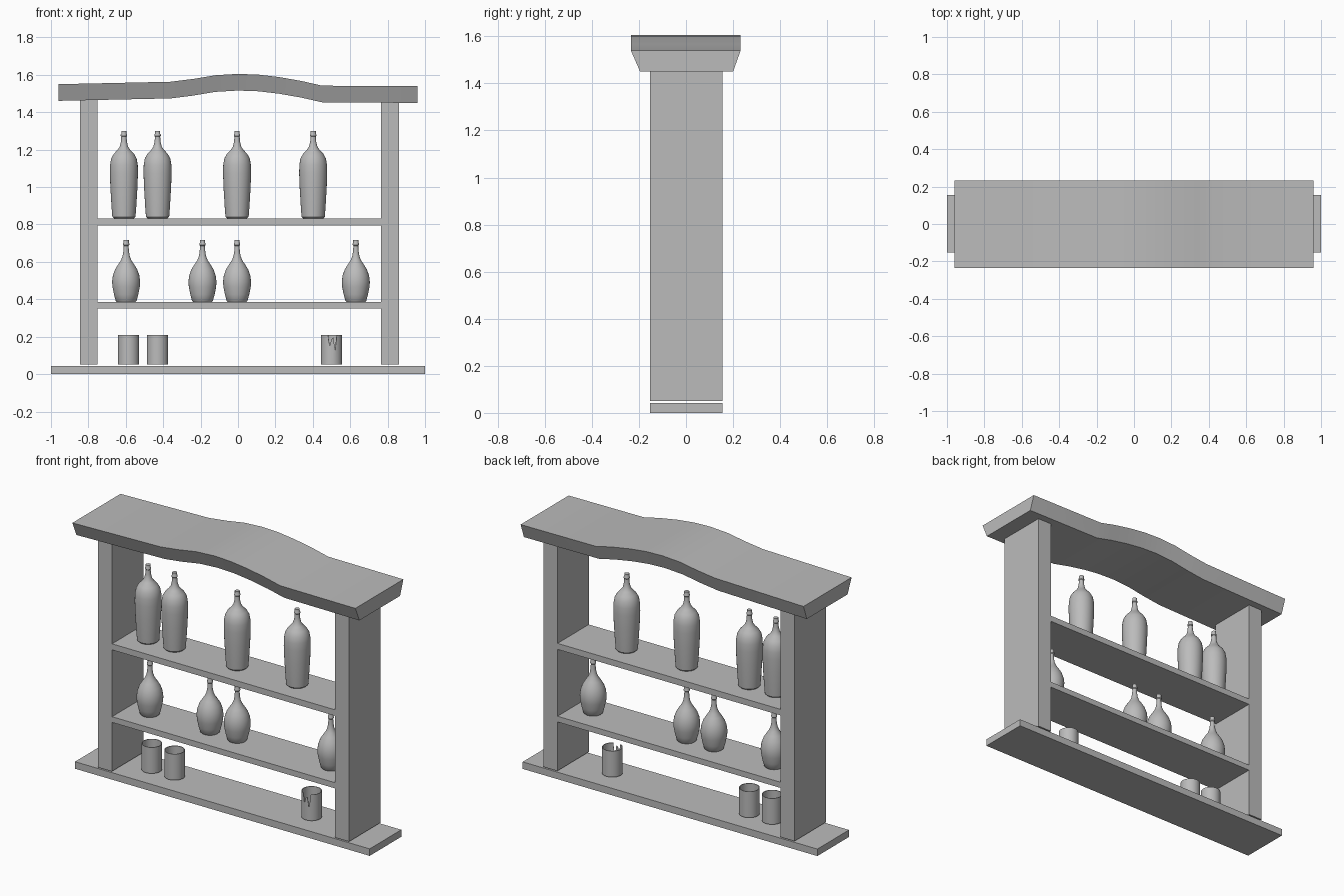
import bpy, bmesh, math

if "Cube" in bpy.data.objects:
    bpy.data.objects.remove(bpy.data.objects["Cube"])

grey = bpy.data.materials.new("plain grey")
grey.diffuse_color = (0.5, 0.5, 0.5, 1)
grey.use_nodes = True
grey.node_tree.nodes["Principled BSDF"].inputs["Base Color"].default_value = grey.diffuse_color


def finish(name, bm, smooth=False):
    bmesh.ops.recalc_face_normals(bm, faces=bm.faces)
    me = bpy.data.meshes.new(name)
    bm.to_mesh(me)
    bm.free()
    me.materials.append(grey)
    if smooth:
        for p in me.polygons:
            p.use_smooth = True
        me.set_sharp_from_angle(angle=math.radians(35))
    ob = bpy.data.objects.new(name, me)
    bpy.context.collection.objects.link(ob)
    return ob


def box(name, x0, x1, y0, y1, z0, z1):
    bm = bmesh.new()
    bmesh.ops.create_cube(bm, size=1)
    for v in bm.verts:
        v.co = ((x0 + x1) / 2 + v.co.x * (x1 - x0),
                (y0 + y1) / 2 + v.co.y * (y1 - y0),
                (z0 + z1) / 2 + v.co.z * (z1 - z0))
    return finish(name, bm)


def bridge(bm, rings):
    # Skin consecutive closed rings and cap both ends
    n = len(rings[0])
    for a, b in zip(rings, rings[1:]):
        for i in range(n):
            j = (i + 1) % n
            bm.faces.new((a[i], a[j], b[j], b[i]))
    bm.faces.new(rings[0])
    bm.faces.new(rings[-1])


def lathe(name, x, z, profile, seg=32, top=None):
    # top(angle in degrees from the front, height) can lower a ring vertex
    bm = bmesh.new()
    rings = []
    for r, h in profile:
        ring = []
        for i in range(seg):
            deg = i * 360 / seg
            a = math.radians(deg)
            hh = top(round(deg), h) if top else h
            ring.append(bm.verts.new((x + r * math.sin(a), -r * math.cos(a), z + hh)))
        rings.append(ring)
    bridge(bm, rings)
    return finish(name, bm, True)


# Frame: base board, posts and shelves
box("base_board", -1, 1, -0.152, 0.155, 0, 0.043)
box("left_post", -0.845, -0.75, -0.152, 0.155, 0.05, 1.468)
box("right_post", 0.765, 0.86, -0.152, 0.155, 0.05, 1.456)
box("upper_shelf", -0.75, 0.765, -0.15, 0.153, 0.795, 0.832)
box("lower_shelf", -0.75, 0.765, -0.15, 0.153, 0.35, 0.385)

# Arched crown board with flared trapezoid section
crown = [(-0.96, 1.55), (-0.36, 1.563), (-0.24, 1.578), (-0.12, 1.598),
         (0, 1.605), (0.11, 1.601), (0.22, 1.588), (0.34, 1.567),
         (0.45, 1.542), (0.96, 1.539)]
bm = bmesh.new()
bridge(bm, [[bm.verts.new((x, y, z + dz)) for y, dz in
             ((-0.195, -0.089), (0.2, -0.089), (0.232, 0), (-0.234, 0))]
            for x, z in crown])
finish("crown_board", bm, True)

# Tall bottles on the upper shelf
tall = [(0.054, 0), (0.062, 0.008), (0.066, 0.06), (0.072, 0.16), (0.075, 0.24),
        (0.074, 0.285), (0.068, 0.32), (0.054, 0.345), (0.034, 0.366),
        (0.022, 0.384), (0.016, 0.41), (0.014, 0.437), (0.017, 0.441),
        (0.017, 0.447), (0.014, 0.452), (0.014, 0.467)]
for i, x in enumerate((-0.61, -0.43, -0.005, 0.402)):
    lathe(f"tall_bottle_{i + 1}", x, 0.833, tall)

# Squat bottles on the lower shelf
squat = [(0.05, 0), (0.056, 0.006), (0.065, 0.04), (0.073, 0.08), (0.075, 0.108),
         (0.071, 0.14), (0.06, 0.172), (0.043, 0.2), (0.028, 0.222),
         (0.019, 0.245), (0.015, 0.27), (0.013, 0.3), (0.017, 0.305),
         (0.017, 0.311), (0.014, 0.317), (0.014, 0.331)]
for i, x in enumerate((-0.598, -0.19, -0.005, 0.63)):
    lathe(f"squat_bottle_{i + 1}", x, 0.386, squat)

# Cups on the base, the last one with a jagged broken rim
cup = [(0.057, 0), (0.057, 0.16), (0.053, 0.16), (0.053, 0.006)]
chips = {350: 0.10, 0: 0.135, 10: 0.145, 20: 0.075}


def broken(deg, h):
    return chips.get(deg, h) if h > 0.1 else h


lathe("cup_1", -0.585, 0.05, cup, 36)
lathe("cup_2", -0.43, 0.05, cup, 36)
lathe("broken_cup", 0.5, 0.05, cup, 36, broken)
